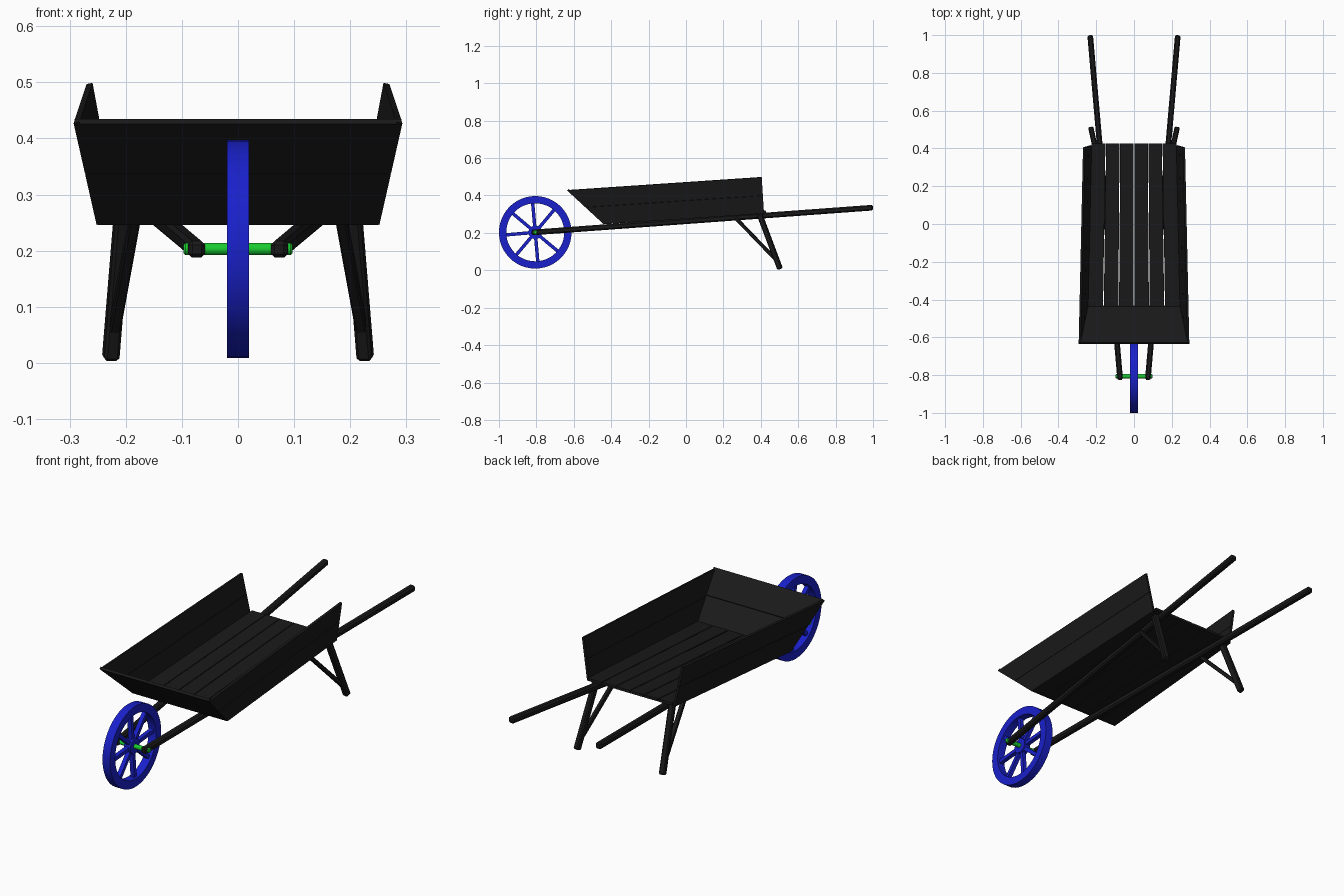
import bpy, bmesh, math
from mathutils import Vector, Matrix

if "Cube" in bpy.data.objects:
    bpy.data.objects.remove(bpy.data.objects["Cube"])


def material(name, rgb):
    m = bpy.data.materials.new(name)
    m.diffuse_color = (*rgb, 1)
    m.use_nodes = True
    m.node_tree.nodes["Principled BSDF"].inputs["Base Color"].default_value = m.diffuse_color
    return m


BLACK = material("dark_wood", (0.01, 0.01, 0.01))
BLUE = material("blue_paint", (0.01, 0.015, 0.6))
GREEN = material("green_metal", (0.01, 0.6, 0.03))


def finish(name, bm, mat, smooth=False):
    bmesh.ops.recalc_face_normals(bm, faces=bm.faces)
    me = bpy.data.meshes.new(name)
    bm.to_mesh(me)
    bm.free()
    me.materials.append(mat)
    ob = bpy.data.objects.new(name, me)
    bpy.context.collection.objects.link(ob)
    if smooth:
        bpy.ops.object.select_all(action='DESELECT')
        ob.select_set(True)
        bpy.context.view_layer.objects.active = ob
        bpy.ops.object.shade_smooth_by_angle(angle=math.radians(35))
    return ob


def beam(name, p, q, w, h, chamfer, mat):
    """Chamfered square bar running from p to q."""
    p, q = Vector(p), Vector(q)
    d = q - p
    bm = bmesh.new()
    bmesh.ops.create_cube(bm, size=1)
    bmesh.ops.scale(bm, vec=(w, d.length, h), verts=bm.verts)
    if chamfer:
        bmesh.ops.bevel(bm, geom=bm.edges[:], offset=chamfer, segments=1, affect='EDGES')
    rot = d.to_track_quat('Y', 'Z').to_matrix().to_4x4()
    bm.transform(Matrix.Translation((p + q) / 2) @ rot)
    return finish(name, bm, mat)


def planks(name, a, b, c, d, count, thick, gap, inward):
    """Split the quad a-b (one edge) to d-c (opposite edge) into boards."""
    a, b, c, d = map(Vector, (a, b, c, d))
    n = (b - a).cross(d - a).normalized() * thick
    if n.dot(Vector(inward)) < 0:
        n = -n
    g = gap / (d - a).length / 2
    for i in range(count):
        t0 = i / count + (g if i else 0)
        t1 = (i + 1) / count - (g if i < count - 1 else 0)
        quad = [a.lerp(d, t0), b.lerp(c, t0), b.lerp(c, t1), a.lerp(d, t1)]
        bm = bmesh.new()
        lo = [bm.verts.new(v) for v in quad]
        hi = [bm.verts.new(v + n) for v in quad]
        bm.faces.new(lo)
        bm.faces.new(hi)
        for k in range(4):
            j = (k + 1) % 4
            bm.faces.new((lo[k], lo[j], hi[j], hi[k]))
        finish(f"{name}_{i + 1}", bm, BLACK)


def rod(name, radius, length, chamfer, mat, centre, sides=32):
    """Cylinder lying along x."""
    bm = bmesh.new()
    bmesh.ops.create_cone(bm, cap_ends=True, segments=sides, radius1=radius,
                          radius2=radius, depth=length)
    if chamfer:
        rims = [e for e in bm.edges if abs(e.verts[0].co.z - e.verts[1].co.z) < 1e-5]
        bmesh.ops.bevel(bm, geom=rims, offset=chamfer, segments=1, affect='EDGES')
    bm.transform(Matrix.Translation(centre) @ Matrix.Rotation(math.pi / 2, 4, 'Y'))
    return finish(name, bm, mat, True)


# wheel: rim, hub, spokes and axle
C = Vector((0, -0.806, 0.203))
bm = bmesh.new()
ring = [bm.verts.new(C + Vector((x, 0, r)))
        for x, r in ((-0.02, 0.155), (0.02, 0.155), (0.02, 0.194), (-0.02, 0.194))]
edges = [bm.edges.new((ring[i], ring[(i + 1) % 4])) for i in range(4)]
bmesh.ops.spin(bm, geom=ring + edges, cent=C, axis=(1, 0, 0), angle=2 * math.pi,
               steps=48, use_merge=True)
bmesh.ops.remove_doubles(bm, verts=bm.verts, dist=1e-5)
finish("wheel_rim", bm, BLUE, True)
rod("wheel_hub", 0.036, 0.034, 0, BLUE, C)
for i in range(8):
    t = math.radians(5 + 45 * i)
    u = Vector((0, math.cos(t), math.sin(t)))
    beam(f"wheel_spoke_{i + 1}", C + u * 0.025, C + u * 0.16, 0.02, 0.018, 0, BLUE)
rod("axle", 0.011, 0.194, 0.003, GREEN, C, 24)

# mirrored frame: handles, legs, braces and side boards
for s, side in ((-1, "left"), (1, "right")):
    beam(f"{side}_handle", (s * 0.073, -0.825, 0.202), (s * 0.232, 0.999, 0.335),
         0.03, 0.03, 0.007, BLACK)
    beam(f"{side}_leg", (s * 0.203, 0.393, 0.30), (s * 0.227, 0.503, 0.007),
         0.028, 0.028, 0.005, BLACK)
    beam(f"{side}_brace", (s * 0.180, 0.265, 0.28), (s * 0.222, 0.487, 0.05),
         0.02, 0.018, 0.003, BLACK)
    planks(f"{side}_side_board",
           (s * 0.252, -0.44, 0.246), (s * 0.234, 0.417, 0.303),
           (s * 0.270, 0.405, 0.497), (s * 0.293, -0.635, 0.427),
           2, 0.011, 0.002, (-s, 0, 0))

# tray floor and sloping front
planks("floor_board", (-0.243, -0.435, 0.248), (-0.224, 0.427, 0.309),
       (0.224, 0.427, 0.309), (0.243, -0.435, 0.248), 6, 0.012, 0.004, (0, 0, 1))
planks("front_board", (-0.250, -0.44, 0.246), (0.250, -0.44, 0.246),
       (0.291, -0.635, 0.426), (-0.291, -0.635, 0.426), 2, 0.012, 0.002, (0, 1, 1))
